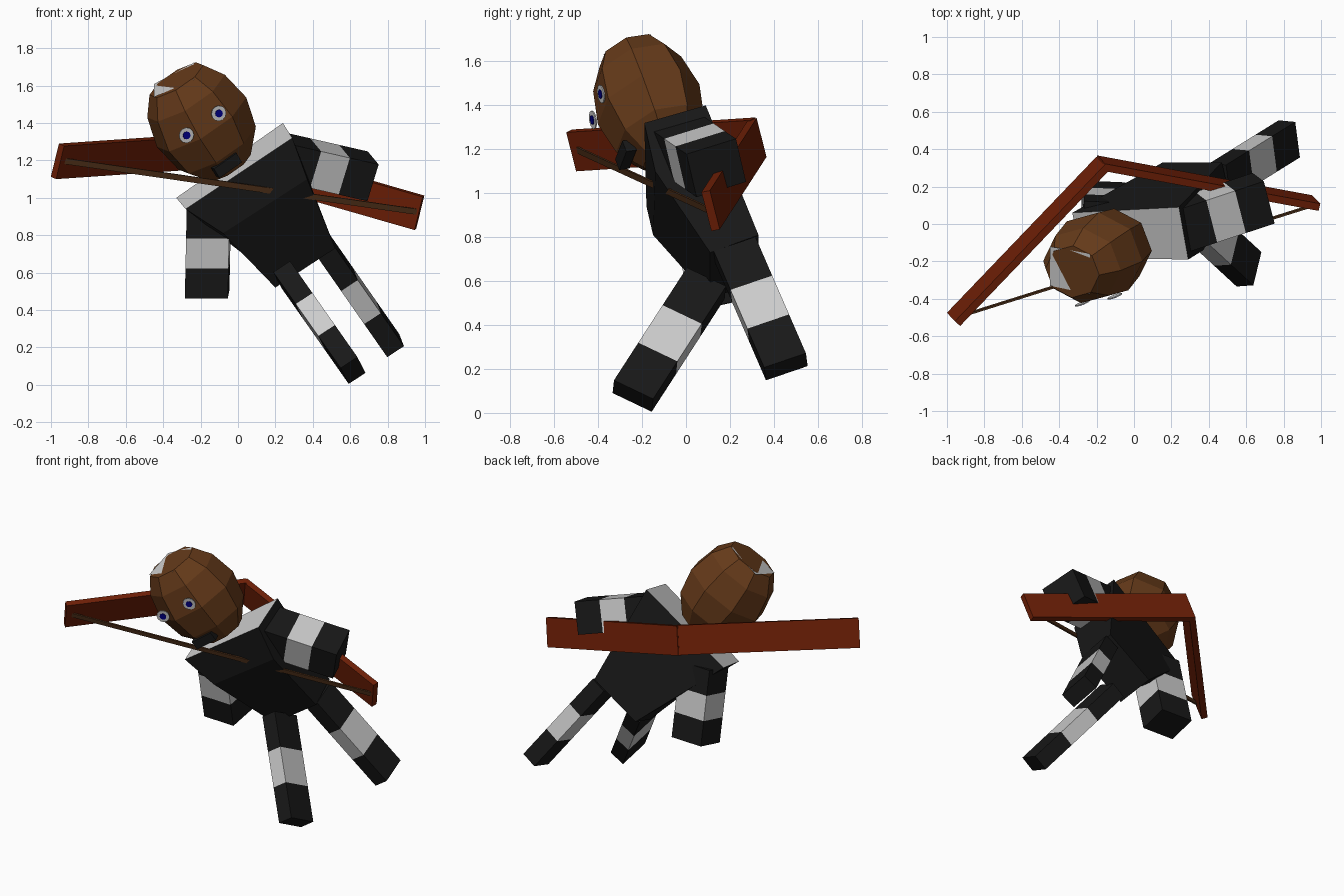
import bpy, bmesh, math
from mathutils import Vector, Matrix

if "Cube" in bpy.data.objects:
    bpy.data.objects.remove(bpy.data.objects["Cube"])

def material(name, rgb):
    m = bpy.data.materials.new(name)
    m.diffuse_color = (*rgb, 1)
    m.use_nodes = True
    m.node_tree.nodes["Principled BSDF"].inputs["Base Color"].default_value = m.diffuse_color
    return m

BLACK = material("black cloth", (0.009, 0.009, 0.009))
GREY = material("light cloth", (0.6, 0.6, 0.6))
BROWN = material("brown", (0.13, 0.042, 0.01))
RED = material("red wood", (0.16, 0.014, 0.002))
CORD = material("cord", (0.08, 0.03, 0.01))
BLUE = material("blue", (0.0, 0.0, 0.25))

def finish(name, bm, *mats):
    bmesh.ops.recalc_face_normals(bm, faces=bm.faces[:])
    me = bpy.data.meshes.new(name)
    bm.to_mesh(me)
    bm.free()
    for m in mats:
        me.materials.append(m)
    ob = bpy.data.objects.new(name, me)
    bpy.context.collection.objects.link(ob)
    return ob

def beam(name, start, end, u, width, mat):
    """Box between two points; u is the full first side, width the second."""
    a, b, u = Vector(start), Vector(end), Vector(u)
    v = (b - a).cross(u).normalized() * width
    bm = bmesh.new()
    rings = [[bm.verts.new(p + u * i + v * j) for i, j in
              ((-.5, -.5), (.5, -.5), (.5, .5), (-.5, .5))] for p in (a, b)]
    for r in rings:
        bm.faces.new(r)
    for k in range(4):
        n = (k + 1) % 4
        bm.faces.new((rings[0][k], rings[0][n], rings[1][n], rings[1][k]))
    return finish(name, bm, mat)

def limb(name, start, end, u, width):
    """Sleeve, light band and dark end, each a third of the length."""
    a, b = Vector(start), Vector(end)
    for k, (part, mat) in enumerate((("upper", BLACK), ("band", GREY), ("end", BLACK))):
        beam(f"{name}_{part}", a.lerp(b, k / 3), a.lerp(b, (k + 1) / 3), u, width, mat)

# Torso: leaning tapered block with a pale top
pts = dict(A=(-.33, .06, 1.0), B=(.24, .09, 1.40), C=(.29, -.19, 1.32), D=(-.28, -.18, .94),
           E=(-.08, -.15, .81), F=(.37, -.14, 1.10),
           G=(.20, .11, .52), H=(.52, .11, .73), I=(.47, .33, .81), J=(.155, .33, .60))
bm = bmesh.new()
vs = {k: bm.verts.new(p) for k, p in pts.items()}
for f in ("ABCD", "DEFC", "EGHF", "ADEGJ", "BIHFC", "AJIB", "GJIH"):
    bm.faces.new([vs[c] for c in f]).material_index = int(f == "ABCD")
finish("torso", bm, BLACK, GREY)

# Arms and legs
limb("right_arm", (.232, -.015, 1.22), (.693, .138, 1.115), (-.058, .225, .07), .21)
limb("left_arm", (-.155, .02, .965), (-.165, .13, .485), (.23, -.01, .0), .20)
limb("right_leg", (.46, .225, .74), (.83, .455, .21), (-.025, .19, .065), .107)
limb("left_leg", (.255, .09, .59), (.615, -.242, .077), (.043, .178, -.085), .107)

# Head frame: x to its side, z out of the crown
z = Vector((-.49, -.31, .82)).normalized()
y = z.cross(Vector((.75, .19, .63))).normalized()
x = y.cross(z)
HEAD = Matrix.Translation((-.195, -.17, 1.405)) @ Matrix((x, y, z)).transposed().to_4x4()

# Low-poly head with a broad flat crown
bm = bmesh.new()
bmesh.ops.create_uvsphere(bm, u_segments=8, v_segments=6, radius=1,
                          matrix=Matrix.Rotation(math.pi / 8, 4, 'Z'))
for v in bm.verts:
    wide = 1.2 if v.co.z > .6 else 1
    v.co.z = max(-.92, min(v.co.z, .81))
    v.co = Vector((v.co.x * wide * .28, v.co.y * wide * .243, v.co.z * .34))
bm.transform(HEAD)
finish("head", bm, BROWN)

def head_box(name, centre, size, mat):
    bm = bmesh.new()
    bmesh.ops.create_cube(bm, size=1, matrix=HEAD @ Matrix.Translation(centre)
                          @ Matrix.Diagonal((*size, 1)))
    finish(name, bm, mat)

# Mouth
head_box("mouth", (-.045, -.175, -.22), (.15, .05, .06), BLACK)

# Pale crown patch
bm = bmesh.new()
bm.faces.new([bm.verts.new(p) for p in ((-.45, -.12, 1.608), (-.235, -.16, 1.723),
                                        (-.235, -.375, 1.633), (-.45, -.33, 1.538))])
finish("crown_patch", bm, GREY)

# Eyes with pupils
for side, ex, ey in (("right", .052, -.226), ("left", -.16, -.216)):
    for part, r, out, mat in (("eye", .042, 0, GREY), ("pupil", .021, .004, BLUE)):
        bm = bmesh.new()
        bmesh.ops.create_cone(bm, cap_ends=True, segments=12, radius1=r, radius2=r, depth=.006,
                              matrix=HEAD @ Matrix.Translation((ex, ey - out, .06))
                              @ Matrix.Rotation(math.pi / 2, 4, 'X'))
        finish(f"{side}_{part}", bm, mat)

# Bow: two straight limbs and a string
tall = (.043, -.045, .177)
beam("bow_left_limb", (-.965, -.51, 1.195), (-.165, .325, 1.25), tall, .04, RED)
beam("bow_right_limb", (-.18, .325, 1.25), (.97, .112, .92), tall, .04, RED)
beam("bow_string", (-.95, -.50, 1.2), (.96, .10, .925), (.006, -.006, .03), .01, CORD)
